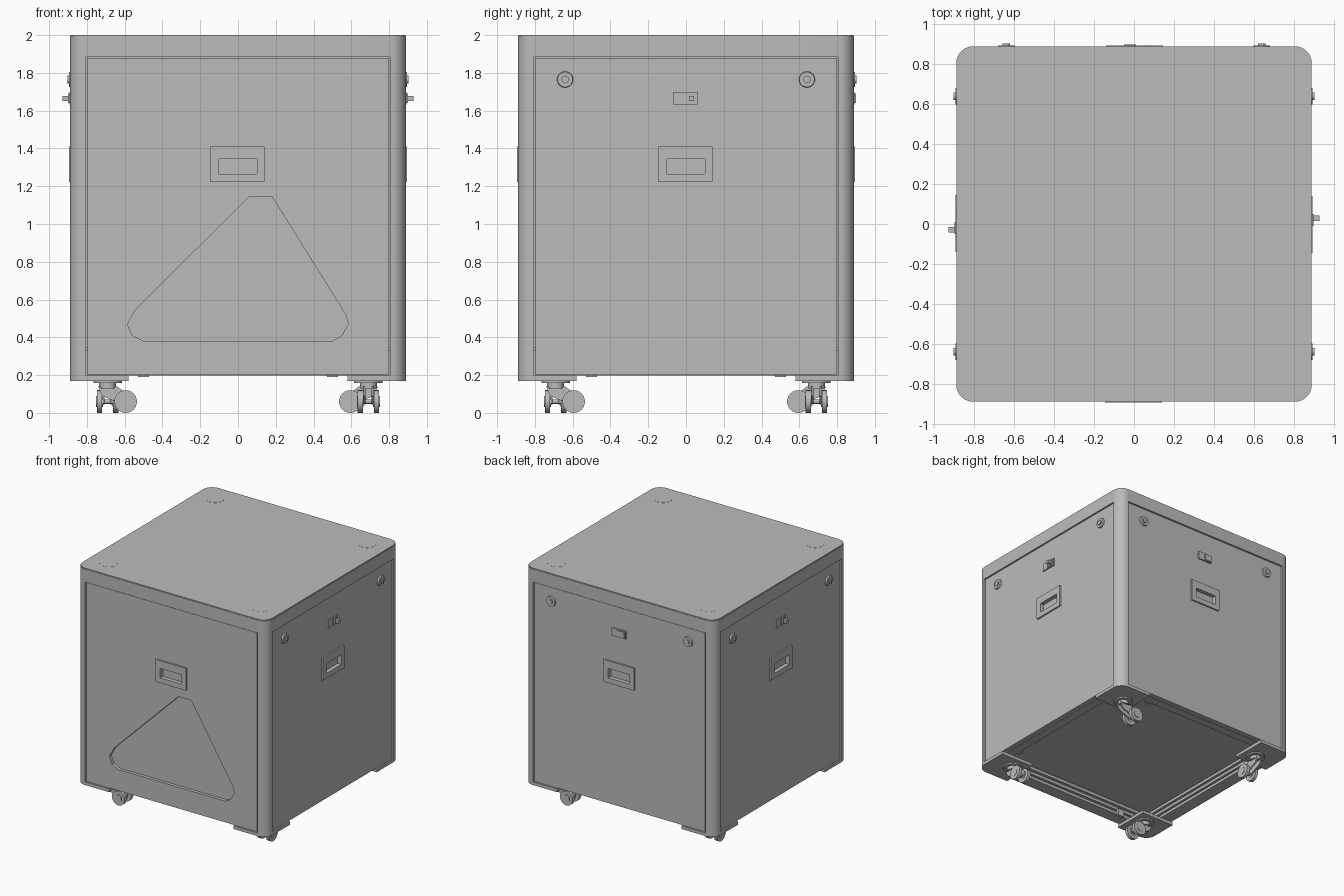
import bpy, bmesh, math
from mathutils import Matrix, Vector

cube = bpy.data.objects.get("Cube")
if cube:
    bpy.data.objects.remove(cube, do_unlink=True)

grey = bpy.data.materials.new("plain grey")
grey.use_nodes = True
GREY = (0.5, 0.5, 0.5, 1)
grey.diffuse_color = GREY
grey.node_tree.nodes["Principled BSDF"].inputs["Base Color"].default_value = GREY


def finish(name, bm, matrix=None, smooth=False):
    bmesh.ops.recalc_face_normals(bm, faces=bm.faces)
    mesh = bpy.data.meshes.new(name)
    bm.to_mesh(mesh)
    bm.free()
    mesh.materials.append(grey)
    ob = bpy.data.objects.new(name, mesh)
    bpy.context.collection.objects.link(ob)
    if matrix:
        ob.matrix_world = matrix
    if smooth:
        bpy.ops.object.select_all(action='DESELECT')
        ob.select_set(True)
        bpy.context.view_layer.objects.active = ob
        bpy.ops.object.shade_smooth_by_angle(angle=math.radians(35))
    return ob


def box(name, lo, hi, matrix=None):
    bm = bmesh.new()
    bmesh.ops.create_cube(bm, size=1)
    for v in bm.verts:
        v.co = [(a + b) / 2 + c * (b - a) for a, b, c in zip(lo, hi, v.co)]
    return finish(name, bm, matrix)


def prism(name, pts, z0, z1, matrix=None, smooth=False):
    bm = bmesh.new()
    face = bm.faces.new([bm.verts.new((x, y, z0)) for x, y in pts])
    out = bmesh.ops.extrude_face_region(bm, geom=[face])
    for v in out["geom"]:
        if isinstance(v, bmesh.types.BMVert):
            v.co.z = z1
    return finish(name, bm, matrix, smooth)


def disc(name, r, depth, place, r2=None, n=32):
    bm = bmesh.new()
    bmesh.ops.create_cone(bm, cap_ends=True, segments=n, radius1=r,
                          radius2=r if r2 is None else r2, depth=depth)
    return finish(name, bm, place, True)


def arc(cx, cy, r, a0, a1, n=8):
    steps = [math.radians(a0 + (a1 - a0) * i / n) for i in range(n + 1)]
    return [(cx + r * math.cos(a), cy + r * math.sin(a)) for a in steps]


def cut(ob, cutter):
    cutter.hide_render = True
    cutter.hide_set(True)
    mod = ob.modifiers.new("recess", 'BOOLEAN')
    mod.operation = 'DIFFERENCE'
    mod.solver = 'EXACT'
    mod.object = cutter


def turn(quarter):
    return Matrix.Rotation(quarter * math.pi / 2, 4, 'Z')


H, R, IN = 0.89, 0.085, 0.805      # half width, corner radius, panel opening
BASE, RIM = 0.197, 1.885           # body bottom, underside of the top
upright = Matrix.Rotation(math.pi / 2, 4, 'X')   # prism z becomes -y

# Top with rounded corners
outline = []
for q in range(4):
    a = q * 90
    c = Vector((IN, IN, 0))
    c.rotate(turn(q).to_euler())
    outline += arc(c.x, c.y, R, a, a + 90)
prism("top_frame", outline, RIM, 1.993, smooth=True)
prism("top_sheet", [(x * 0.996, y * 0.996) for x, y in outline], 1.993, 2.0, smooth=True)
for x in (-0.71, 0.71):
    for y in (-0.71, 0.71):
        disc("top_caster_dish", 0.07, 0.002, Matrix.Translation((x, y, 2.0)))

# Inner floor above the open base
box("floor", (-0.86, -0.86, 0.33), (0.86, 0.86, 0.35))

sides = ("front", "left_side", "back", "right_side")
for q, side in enumerate(sides):
    m = turn(q)
    # Rounded corner post and the plate beneath it
    post = [(-IN, -IN), *arc(-IN, -IN, R, 180, 270)]
    prism("corner_post", post, BASE, RIM, m, True)
    plate = [(-0.58, -0.58), (-H, -0.58), *arc(-IN, -IN, R, 180, 270), (-0.58, -H)]
    prism("corner_plate", plate, 0.17, BASE, m, True)

    # Recessed wall panel with a thin shadow gap
    panel = box(side + "_panel", (-0.797, -0.882, BASE + 0.004), (0.797, -0.83, RIM - 0.006), m)
    box(side + "_panel_backing", (-IN, -0.84, BASE), (IN, -0.82, RIM), m)

    # Grooved base rail
    box("base_rail_core", (-IN, -0.83, BASE), (IN, -0.79, 0.33), m)
    for z in (BASE, 0.24, 0.285):
        box("base_rail_rib", (-0.78, -0.83, z), (0.78, -0.77, z + 0.025), m)
    box("rail_clip", (-0.53, -0.78, 0.19), (-0.47, -0.755, 0.25), m)

    # Pull handle: thin bezel around a shallow pocket
    pocket = box("handle_pocket_cutter", (-0.1, -1, 1.265), (0.1, -0.86, 1.345), m)
    cut(panel, pocket)
    bezel = box("handle_bezel", (-0.145, -0.895, 1.222), (0.14, -0.875, 1.41), m)
    cut(bezel, pocket)

    if side == "front":
        # Triangular rounded recess
        tri = [(0.06, 1.145), (0.18, 1.145), (0.57, 0.52), (0.583, 0.47), (0.55, 0.41),
               (0.5, 0.38), (-0.5, 0.38), (-0.56, 0.41), (-0.585, 0.47), (-0.54, 0.55)]
        cutter = prism("front_recess_cutter", tri, 0.855, 1.0, m @ upright)
        cut(panel, cutter)
    else:
        # Two round locks and a latch
        for x in (-0.64, 0.64):
            spot = m @ Matrix.Translation((x, -0.885, 1.765)) @ upright
            disc("lock_ring", 0.044, 0.02, spot, 0.04)
            disc("lock_barrel", 0.02, 0.036, spot, n=16)
        box("latch_plate", (-0.07, -0.893, 1.632), (0.062, -0.875, 1.698), m)
        box("latch_body", (-0.01, -0.9, 1.64), (0.05, -0.885, 1.69), m)
        if side != "back":
            box("latch_lever", (0.015, -0.93, 1.65), (0.042, -0.89, 1.677), m)

    # Swivel caster trailing along the side
    c = m @ Matrix.Translation((-0.69, -0.69, 0))
    disc("caster_mount", 0.075, 0.012, c @ Matrix.Translation((0, 0, 0.164)))
    disc("caster_stem", 0.045, 0.03, c @ Matrix.Translation((0, 0, 0.145)))
    arm = [(-0.05, 0.14), (0.05, 0.14), (0.13, 0.08), (0.12, 0.05), (0.08, 0.045), (-0.03, 0.09)]
    for y in (-0.022, 0.022):
        prism("caster_fork", arm, y - 0.006, y + 0.006, c @ upright)
    for y in (-0.043, 0.043):
        axle = c @ Matrix.Translation((0.095, y, 0.06)) @ upright
        disc("caster_wheel", 0.06, 0.028, axle, n=24)
        disc("caster_hub", 0.03, 0.036, axle, n=16)
    disc("caster_axle", 0.012, 0.1, c @ Matrix.Translation((0.095, 0, 0.06)) @ upright, n=12)
